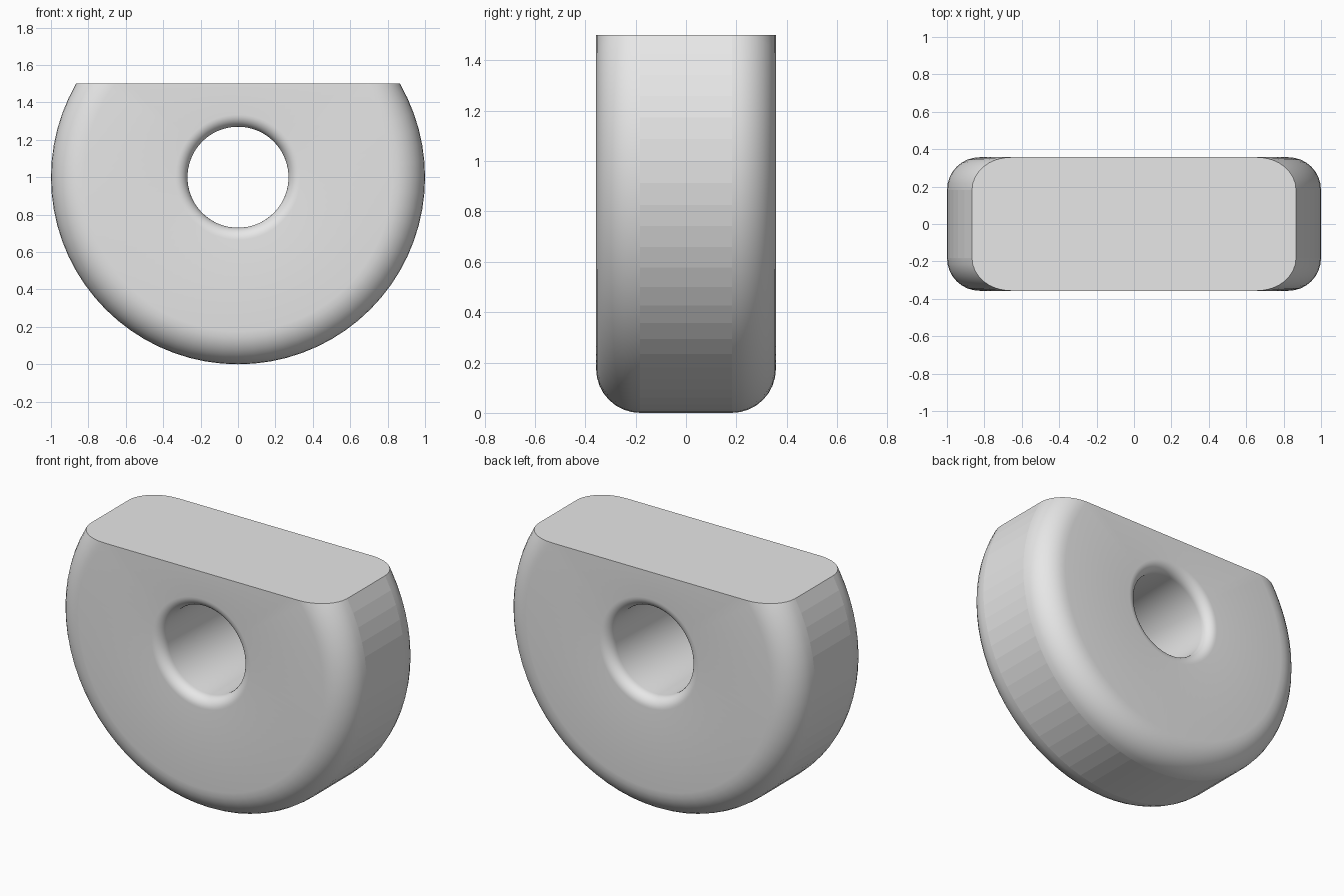
import bpy, bmesh
from math import sin, cos, pi, radians
from mathutils import Vector, Matrix

if "Cube" in bpy.data.objects:
    bpy.data.objects.remove(bpy.data.objects["Cube"], do_unlink=True)

RADIUS, HOLE, HALF = 1.0, 0.27, 0.357
OUTER_FILLET, HOLE_FILLET = 0.175, 0.065
STEPS, SEGMENTS = 8, 72
AXIS_Z, CUT_Z = 1.0, 1.5

grey = bpy.data.materials.new("plain_grey")
grey.use_nodes = True
colour = (0.8, 0.8, 0.8, 1)
grey.diffuse_color = colour
grey.node_tree.nodes["Principled BSDF"].inputs["Base Color"].default_value = colour


def corner(cx, cy, r, start):
    """Quarter-circle fillet as (radius, depth) points."""
    angles = [start + pi / 2 * i / STEPS for i in range(STEPS + 1)]
    return [(cx + r * cos(a), cy + r * sin(a)) for a in angles]


# Rounded cross-section, counter-clockwise from the outer back corner
ro, ri = RADIUS - OUTER_FILLET, HOLE + HOLE_FILLET
yo, yi = HALF - OUTER_FILLET, HALF - HOLE_FILLET
profile = (corner(ro, yo, OUTER_FILLET, 0)
           + corner(ri, yi, HOLE_FILLET, pi / 2)
           + corner(ri, -yi, HOLE_FILLET, pi)
           + corner(ro, -yo, OUTER_FILLET, 3 * pi / 2))

# Revolve it around the y axis
bm = bmesh.new()
rings = []
for s in range(SEGMENTS):
    turn = Matrix.Rotation(2 * pi * s / SEGMENTS, 3, 'Y')
    rings.append([bm.verts.new(turn @ Vector((r, y, 0)) + Vector((0, 0, AXIS_Z)))
                  for r, y in profile])
count = len(profile)
for s in range(SEGMENTS):
    a, b = rings[s], rings[(s + 1) % SEGMENTS]
    for i in range(count):
        j = (i + 1) % count
        face = bm.faces.new((a[i], a[j], b[j], b[i]))
        # the outer wall stays faceted
        face.smooth = i != count - 1

# Slice off the top and cap the flat
bmesh.ops.bisect_plane(bm, geom=bm.verts[:] + bm.edges[:] + bm.faces[:], dist=1e-4,
                       plane_co=(0, 0, CUT_Z), plane_no=(0, 0, 1), clear_outer=True)
bmesh.ops.holes_fill(bm, edges=[e for e in bm.edges if e.is_boundary], sides=0)
bmesh.ops.recalc_face_normals(bm, faces=bm.faces[:])

mesh = bpy.data.meshes.new("rounded_block")
bm.to_mesh(mesh)
bm.free()
mesh.materials.append(grey)
block = bpy.data.objects.new("rounded_block", mesh)
bpy.context.collection.objects.link(block)

# Keep the rim of the flat cut crisp
for edge in mesh.edges:
    edge.use_edge_sharp = all(abs(mesh.vertices[v].co.z - CUT_Z) < 1e-3
                              for v in edge.vertices)
